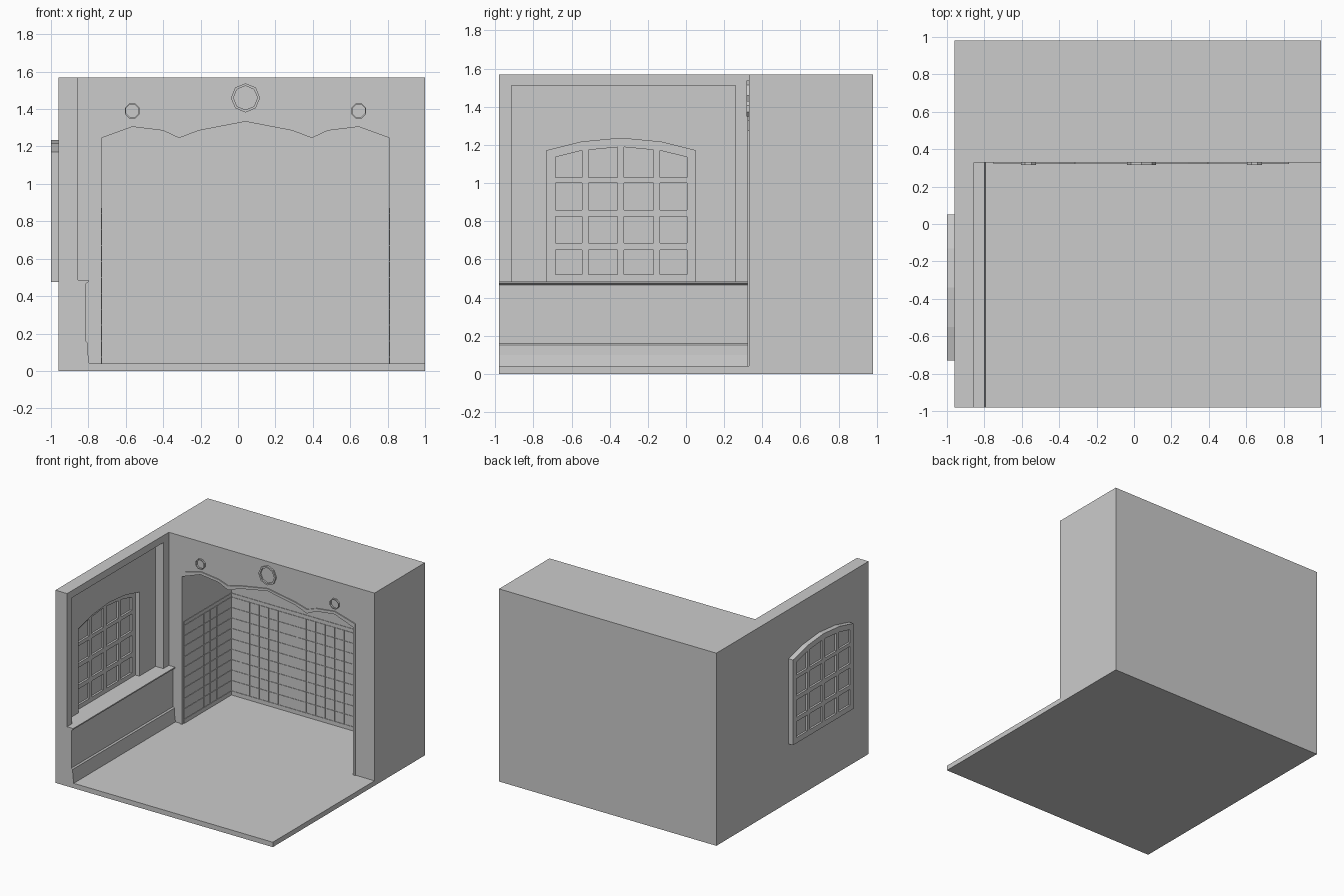
import bpy, bmesh, math

if "Cube" in bpy.data.objects:
    bpy.data.objects.remove(bpy.data.objects["Cube"], do_unlink=True)

GREY = (0.6, 0.6, 0.6, 1)
plaster = bpy.data.materials.new("plain_grey")
plaster.use_nodes = True
plaster.diffuse_color = GREY
plaster.node_tree.nodes["Principled BSDF"].inputs["Base Color"].default_value = GREY


def prism(name, outlines, axis, a, b):
    """Extrude (x, z) outlines along y, or (y, z) outlines along x, from a to b."""
    bm = bmesh.new()
    for outline in outlines:
        ends = [[bm.verts.new((u, d, w) if axis == "y" else (d, u, w)) for u, w in outline]
                for d in (a, b)]
        n = len(outline)
        bm.faces.new(ends[0])
        bm.faces.new(ends[1][::-1])
        for i in range(n):
            j = (i + 1) % n
            bm.faces.new((ends[0][j], ends[0][i], ends[1][i], ends[1][j]))
    bmesh.ops.recalc_face_normals(bm, faces=bm.faces)
    mesh = bpy.data.meshes.new(name)
    bm.to_mesh(mesh)
    bm.free()
    mesh.materials.append(plaster)
    obj = bpy.data.objects.new(name, mesh)
    bpy.context.collection.objects.link(obj)
    return obj


def rect(u0, u1, w0, w1):
    return [(u0, w0), (u1, w0), (u1, w1), (u0, w1)]


def cut(target, cutter):
    """Subtract the cutter, bake the result and discard the cutter."""
    cutter.hide_render = True
    mod = target.modifiers.new("cut", "BOOLEAN")
    mod.operation, mod.solver, mod.object = "DIFFERENCE", "EXACT", cutter
    depsgraph = bpy.context.evaluated_depsgraph_get()
    baked = bpy.data.meshes.new_from_object(target.evaluated_get(depsgraph))
    target.modifiers.clear()
    target.data = baked
    bpy.data.objects.remove(cutter, do_unlink=True)


def octagon(cx, cz, r, turn):
    return [(cx + r * math.cos(turn + k * math.pi / 4), cz + r * math.sin(turn + k * math.pi / 4))
            for k in range(8)]


# Key levels
FLOOR, LEDGE, TOP = 0.04, 0.485, 1.57
FACE, BACK = 0.33, 0.957
MID = 0.04

# Room shell: one block with the room hollowed out by its section
shell = prism("room_shell", [rect(-0.96, 1, 0, TOP)], "y", -0.98, 0.98)
section = [(-0.855, 1.7), (-0.855, LEDGE), (-0.80, LEDGE), (-0.80, 0.475), (-0.815, 0.465),
           (-0.815, 0.16), (-0.805, 0.15), (-0.803, 0.1), (-0.795, FLOOR), (1.1, FLOOR), (1.1, 1.7)]
cut(shell, prism("room_cutter", [section], "y", -1.1, FACE))

# Alcove with a wavy arched head
half_inner = [(0.77, 1.245), (0.605, 1.305), (0.44, 1.285), (0.355, 1.245), (0.25, 1.285)]
half_outer = [(0.79, 1.275), (0.605, 1.328), (0.44, 1.308), (0.355, 1.278), (0.25, 1.308)]


def arch(half, peak):
    left = [(MID - x, z) for x, z in half]
    right = [(MID + x, z) for x, z in reversed(half)]
    return [(left[0][0], FLOOR)] + left + [(MID, peak)] + right + [(right[-1][0], FLOOR)]


inner, outer = arch(half_inner, 1.333), arch(half_outer, 1.352)
cut(shell, prism("alcove_cutter", [inner], "y", FACE - 0.05, BACK))

# Raised moulding around the alcove
prism("alcove_trim", [outer + inner[::-1]], "y", FACE - 0.008, FACE + 0.002)

# Recessed panel and arched window opening in the side wall
cut(shell, prism("recess_cutter", [rect(-0.915, 0.26, LEDGE, 1.512)], "x", -0.925, -0.85))
window_mid = -0.34
window_head = [(-0.73, 1.17), (-0.55, 1.215), (window_mid, 1.235), (-0.13, 1.215), (0.05, 1.17)]


def window_outline(bottom):
    return [(-0.73, bottom)] + window_head + [(0.05, bottom)]


cut(shell, prism("window_cutter", [window_outline(LEDGE)], "x", -0.97, -0.92))

# Window frame standing proud of the outer wall
frame = prism("window_frame", [window_outline(0.475)], "x", -1, -0.96)


def head_height(y):
    for (y0, z0), (y1, z1) in zip(window_head, window_head[1:]):
        if y0 <= y <= y1:
            return z0 + (z1 - z0) * (y - y0) / (y1 - y0) - 0.045


columns = [(-0.685, -0.545), (-0.51, -0.36), (-0.325, -0.17), (-0.135, 0.005)]
rows = [(0.52, 0.65), (0.685, 0.825), (0.86, 1.0)]
panes = [rect(*c, *r) for c in columns for r in rows]
panes += [[(a, 1.03), (b, 1.03), (b, head_height(b)), (a, head_height(a))] for a, b in columns]
cut(frame, prism("pane_cutter", panes, "x", -1.1, -0.9))
prism("window_panes", [rect(-0.70, 0.02, 0.5, 1.14)
                       + []], "x", -0.984, -0.976)
prism("window_head_panes", [[(-0.70, 1.14), (0.02, 1.14), (-0.13, 1.195),
                             (window_mid, 1.21), (-0.55, 1.195)]], "x", -0.984, -0.976)

# Octagonal ring ornaments above the arch
for name, x, z, r, hole, turn in (("centre_ring", MID, 1.46, 0.078, 0.064, 0),
                                  ("right_ring", MID - 0.605, 1.39, 0.043, 0.036, math.pi / 8),
                                  ("left_ring", MID + 0.605, 1.39, 0.043, 0.036, math.pi / 8)):
    ring = prism(name, [octagon(x, z, r, turn)], "y", FACE - 0.014, FACE + 0.002)
    cut(ring, prism("ring_cutter", [octagon(x, z, hole, turn)], "y", 0, 1))

# Wall tiling inside the alcove, with rails below and above
TILE, GAP = 0.085, 0.002
X0, X1 = MID - 0.77, MID + 0.77


def tiling(u0, u1):
    pieces = [rect(u0, u1, FLOOR, 0.073), rect(u0, u1, 0.842, 0.87)]
    count = math.ceil((u1 - u0) / TILE - 0.1)
    for i in range(count):
        a, b = u0 + i * TILE, min(u0 + (i + 1) * TILE, u1)
        for j in range(9):
            z = 0.075 + j * TILE
            pieces.append(rect(a + GAP, b - GAP, z + GAP, z + TILE - GAP))
    return pieces


prism("back_tiles", tiling(X0, X1), "y", BACK - 0.004, BACK + 0.001)
prism("right_tiles", tiling(FACE + 0.01, BACK), "x", X0 - 0.001, X0 + 0.004)
prism("left_tiles", tiling(FACE + 0.01, BACK), "x", X1 - 0.004, X1 + 0.001)
